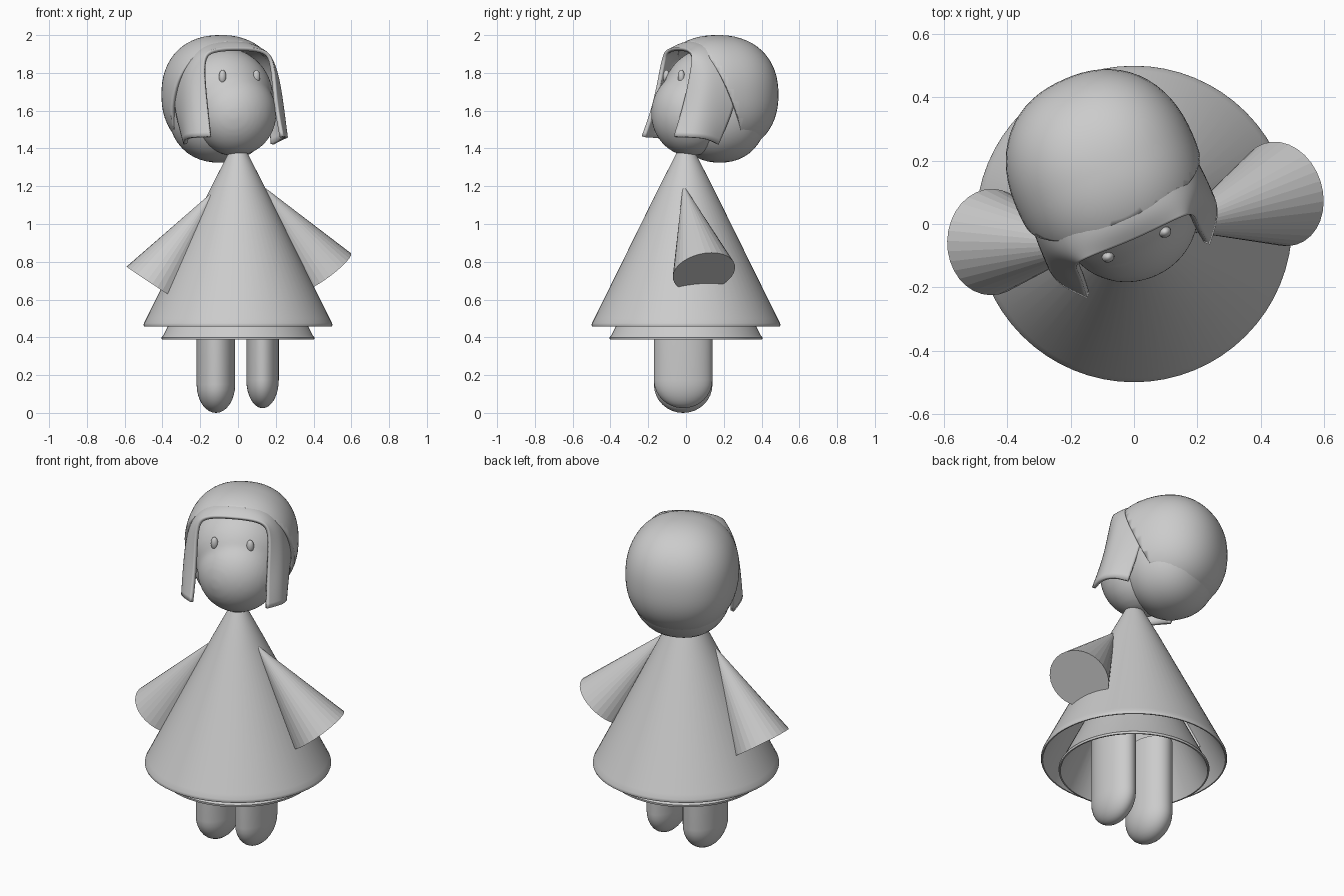
import bpy, bmesh, math
from mathutils import Matrix, Vector

if "Cube" in bpy.data.objects:
    bpy.data.objects.remove(bpy.data.objects["Cube"])

# Head frame: the head is turned towards +x
HEAD = Matrix.Translation((-0.09, 0.16, 0)) @ Matrix.Rotation(math.radians(23.6), 4, 'Z')


def finish(name, bm, matrix=Matrix(), angle=40):
    bm.normal_update()
    me = bpy.data.meshes.new(name)
    bm.to_mesh(me)
    bm.free()
    me.transform(matrix)
    ob = bpy.data.objects.new(name, me)
    bpy.context.collection.objects.link(ob)
    if angle:
        bpy.ops.object.select_all(action='DESELECT')
        ob.select_set(True)
        bpy.context.view_layer.objects.active = ob
        bpy.ops.object.shade_smooth_by_angle(angle=math.radians(angle))
    return ob


def lathe(name, profile, loc=(0, 0, 0), scale=(1, 1, 1), segs=48):
    bm = bmesh.new()
    vs = [bm.verts.new((r, 0, z)) for r, z in profile]
    es = [bm.edges.new(p) for p in zip(vs, vs[1:])]
    bmesh.ops.spin(bm, geom=vs + es, axis=(0, 0, 1), cent=(0, 0, 0),
                   steps=segs, angle=2 * math.pi)
    bmesh.ops.remove_doubles(bm, verts=bm.verts, dist=1e-4)
    bmesh.ops.recalc_face_normals(bm, faces=bm.faces)
    return finish(name, bm, Matrix.LocRotScale(Vector(loc), None, Vector(scale)))


def add_ellipsoid(bm, loc, size, segs=48, power=2):
    """Ellipsoid; a power above 2 makes it squarer."""
    verts = bmesh.ops.create_uvsphere(bm, u_segments=segs, v_segments=segs // 2, radius=1)["verts"]
    for v in verts:
        v.co /= sum(abs(c) ** power for c in v.co) ** (1 / power)
        v.co = Vector(c * s + o for c, s, o in zip(v.co, size, loc))
    return bm


# Dress and the petticoat below it, both hollow
lathe("dress", [(0, 1.375), (0.05, 1.375), (0.058, 1.36), (0.14, 1.2), (0.485, 0.5),
                (0.498, 0.475), (0.5, 0.465), (0.497, 0.457), (0.49, 0.457), (0.13, 1.18),
                (0, 1.3)], segs=64)
lathe("petticoat", [(0.05, 1.12), (0.395, 0.41), (0.405, 0.4), (0.403, 0.388),
                    (0.395, 0.388), (0.04, 1.11)], segs=64)

# Legs: oval columns with rounded feet
for side, x, rx, bottom in (("left", -0.117, 0.102, 0.0), ("right", 0.13, 0.086, 0.025)):
    foot = [(math.sin(a * math.pi / 16), bottom + 0.15 * (1 - math.cos(a * math.pi / 16)))
            for a in range(9)]
    lathe(side + "_leg", foot + [(1, 0.58), (0, 0.6)], (x, -0.015, 0), (rx, 0.155, 1))

# Sleeves: faceted closed cones
for side, tip, end in (("right", (0.122, -0.015, 1.207), (0.463, 0.095, 0.745)),
                       ("left", (-0.122, -0.065, 1.18), (-0.45, -0.057, 0.682))):
    tip, end = Vector(tip), Vector(end)
    axis = tip - end
    bm = bmesh.new()
    bmesh.ops.create_cone(bm, cap_ends=True, segments=32, radius1=0.168, radius2=0.001,
                          depth=axis.length)
    rot = axis.to_track_quat('Z', 'Y')
    finish(side + "_sleeve", bm, Matrix.LocRotScale((tip + end) / 2, rot, None), 0)

# Head: round cheeks and skull melted together
bm = bmesh.new()
add_ellipsoid(bm, (0.015, -0.155, 1.585), (0.22, 0.207, 0.226))
add_ellipsoid(bm, (0, -0.03, 1.67), (0.265, 0.26, 0.265))
head = finish("head", bm, HEAD)
mod = head.modifiers.new("melt", 'REMESH')
mod.mode = 'VOXEL'
mod.voxel_size = 0.014
mod.use_smooth_shade = True
mod = head.modifiers.new("soften", 'SMOOTH')
mod.iterations = 12

# Hair layer under the cap
finish("under_hair", add_ellipsoid(bmesh.new(), (0, 0.02, 1.61), (0.272, 0.245, 0.285), power=2.2), HEAD)

# Eyes
for side, s in (("left", -1), ("right", 1)):
    finish(side + "_eye", add_ellipsoid(bmesh.new(), (s * 0.098, -0.245, 1.78),
                                        (0.02, 0.018, 0.036), 20), HEAD)

# Hair cap: squarish ellipsoid cut along a slanted front edge
bm = add_ellipsoid(bmesh.new(), (0, 0.005, 1.685), (0.302, 0.32, 0.315), 64, 2.25)
bmesh.ops.bisect_plane(bm, geom=bm.verts[:] + bm.edges[:] + bm.faces[:], clear_outer=True,
                       plane_co=(0, -0.18, 1.98), plane_no=(0, -0.62, -0.27))
cap = finish("hair_cap", bm, HEAD)
mod = cap.modifiers.new("thickness", 'SOLIDIFY')
mod.thickness = 0.02

# Fringe band: arches over the face and ends in two forward pointing side locks
rows = [
    [(0, -0.23, 1.935), (0.16, -0.22, 1.93), (0.21, -0.225, 1.88), (0.2, -0.27, 1.65), (0.212, -0.338, 1.465)],
    [(0, -0.18, 1.975), (0.17, -0.17, 1.95), (0.26, -0.17, 1.84), (0.275, -0.22, 1.65), (0.285, -0.26, 1.46)],
    [(0, -0.1, 1.985), (0.17, -0.1, 1.955), (0.27, -0.1, 1.83), (0.292, -0.13, 1.65), (0.29, -0.17, 1.45)],
    [(0, 0.0, 1.97), (0.16, 0.02, 1.94), (0.26, 0.02, 1.83), (0.285, 0.0, 1.65), (0.26, -0.1, 1.42)],
]
bm = bmesh.new()
grid = []
for row in rows:
    half = [Vector(p) for p in row]
    full = [Vector((-p.x, p.y, p.z)) for p in half[:0:-1]] + half
    grid.append([bm.verts.new(p) for p in full])
for a, b in zip(grid, grid[1:]):
    for i in range(len(a) - 1):
        bm.faces.new((a[i], a[i + 1], b[i + 1], b[i]))
band = finish("fringe_band", bm, HEAD, 60)
mod = band.modifiers.new("smooth", 'SUBSURF')
mod.levels = mod.render_levels = 3
mod.boundary_smooth = 'PRESERVE_CORNERS'
mod = band.modifiers.new("thickness", 'SOLIDIFY')
mod.thickness = 0.02
mod.offset = -1
